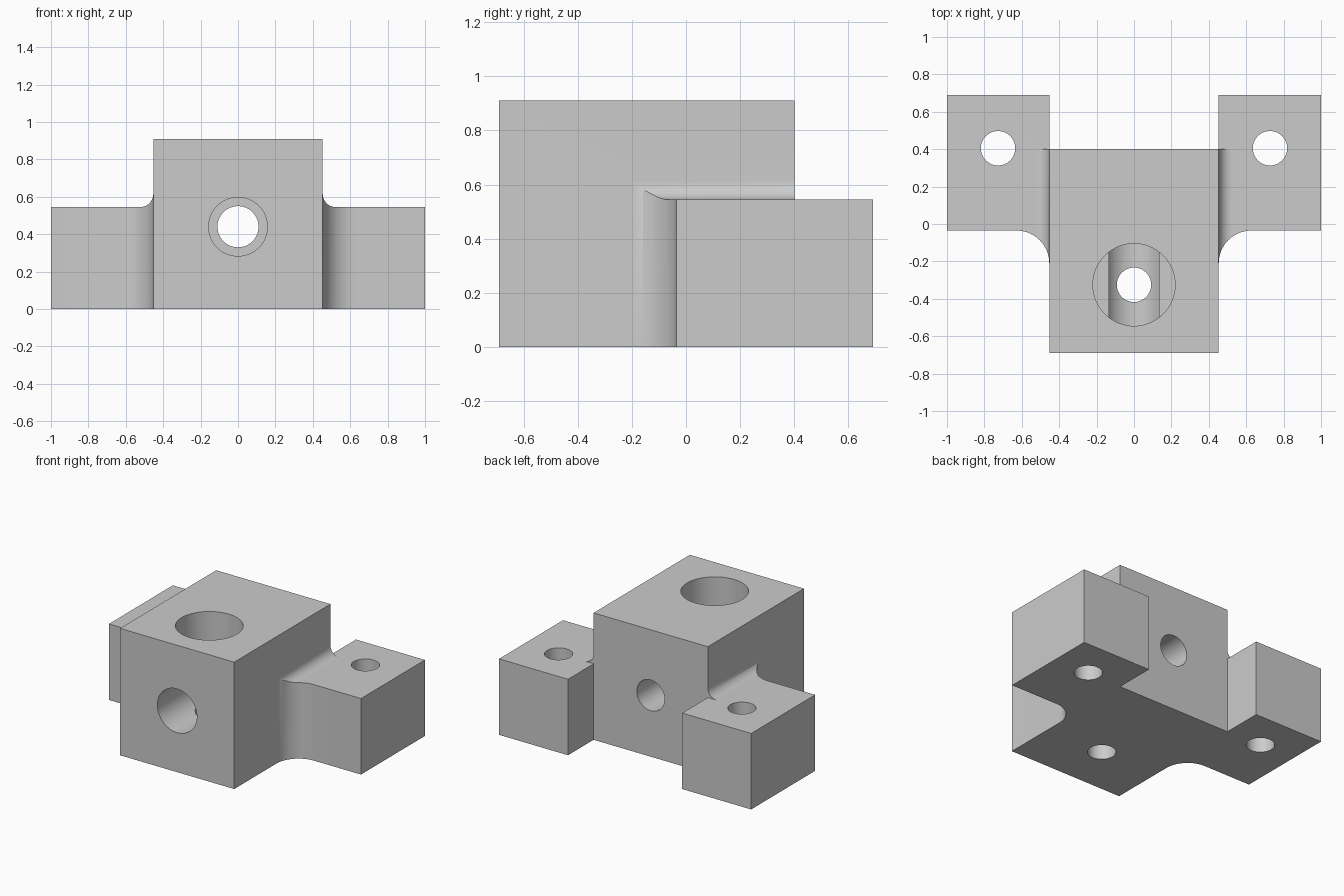
import bpy, bmesh, math
from mathutils import Vector

if "Cube" in bpy.data.objects:
    bpy.data.objects.remove(bpy.data.objects["Cube"], do_unlink=True)

# Main sizes
HALF_W, FRONT, BACK, TOP = 0.453, -0.69, 0.4, 0.91
EAR_FRONT, EAR_BACK, EAR_TOP = -0.035, 0.69, 0.545
SIDE_R, TOP_R = 0.175, 0.07
BORE_Z, POST_Y = 0.44, -0.325

grey = bpy.data.materials.new("plain_grey")
grey.use_nodes = True
grey.diffuse_color = (0.6, 0.6, 0.6, 1)
grey.node_tree.nodes["Principled BSDF"].inputs["Base Color"].default_value = (0.6, 0.6, 0.6, 1)


def prism(name, points, start, end, axis="z"):
    """Extrude an outline along z, or an (x, z) outline along y."""
    place = (lambda a, b, t: (a, b, t)) if axis == "z" else (lambda a, b, t: (a, t, b))
    bm = bmesh.new()
    face = bm.faces.new([bm.verts.new(place(a, b, start)) for a, b in points])
    made = bmesh.ops.extrude_face_region(bm, geom=[face])["geom"]
    shift = Vector(place(0, 0, end - start))
    bmesh.ops.translate(bm, vec=shift, verts=[g for g in made if isinstance(g, bmesh.types.BMVert)])
    bmesh.ops.recalc_face_normals(bm, faces=bm.faces)
    mesh = bpy.data.meshes.new(name)
    bm.to_mesh(mesh)
    bm.free()
    mesh.materials.append(grey)
    obj = bpy.data.objects.new(name, mesh)
    bpy.context.collection.objects.link(obj)
    return obj


def rect(a0, a1, b0, b1):
    return [(a0, b0), (a1, b0), (a1, b1), (a0, b1)]


def arc(cx, cy, r, a0, a1, steps=16):
    angles = [math.radians(a0 + (a1 - a0) * i / steps) for i in range(steps + 1)]
    return [(cx + r * math.cos(a), cy + r * math.sin(a)) for a in angles]


def circle(cx, cy, r):
    return arc(cx, cy, r, 0, 360, 64)[:-1]


def combine(target, tool, operation="DIFFERENCE"):
    """Apply a boolean and discard the tool."""
    mod = target.modifiers.new("combine", "BOOLEAN")
    mod.operation, mod.object, mod.solver = operation, tool, "EXACT"
    bpy.context.view_layer.objects.active = target
    bpy.ops.object.modifier_apply(modifier=mod.name)
    bpy.data.objects.remove(tool, do_unlink=True)


# Central block
block = prism("mounting_block", rect(-HALF_W, HALF_W, FRONT, BACK), 0, TOP)

# Side ears, filleted into the block in plan and along the top
for side in (-1, 1):
    def flip(points):
        return [(side * a, b) for a, b in points]

    plan = [(0.3, BACK), (HALF_W, BACK), (HALF_W, EAR_BACK), (1, EAR_BACK), (1, EAR_FRONT)]
    plan += arc(HALF_W + SIDE_R, EAR_FRONT - SIDE_R, SIDE_R, 90, 180)
    plan += [(0.3, EAR_FRONT - SIDE_R)]
    ear = prism("ear", flip(plan), 0, 0.7)
    above = [(1.1, 0.8), (1.1, EAR_TOP)]
    above += arc(HALF_W + TOP_R, EAR_TOP + TOP_R, TOP_R, 270, 180)
    above += [(HALF_W, 0.8)]
    combine(ear, prism("top_cutter", flip(above), -0.4, 0.8, "y"))
    combine(ear, prism("back_cutter", flip(rect(0.4, 1.1, BACK, 0.8)), EAR_TOP, 0.8))
    combine(block, ear, "UNION")
    combine(block, prism("ear_hole", circle(side * 0.727, 0.405, 0.092), -0.1, 0.8))

# Counterbored vertical and horizontal holes
combine(block, prism("post_hole", circle(0, POST_Y, 0.092), -0.1, 0.8))
combine(block, prism("post_bore", circle(0, POST_Y, 0.22), 0.52, 1))
combine(block, prism("rod_hole", circle(0, BORE_Z, 0.11), -0.8, 0.6, "y"))
combine(block, prism("rod_bore", circle(0, BORE_Z, 0.157), -0.8, -0.05, "y"))

# Smooth the curved walls, keep edges sharp
bpy.ops.object.select_all(action="DESELECT")
block.select_set(True)
bpy.context.view_layer.objects.active = block
bpy.ops.object.shade_smooth_by_angle(angle=math.radians(30))
